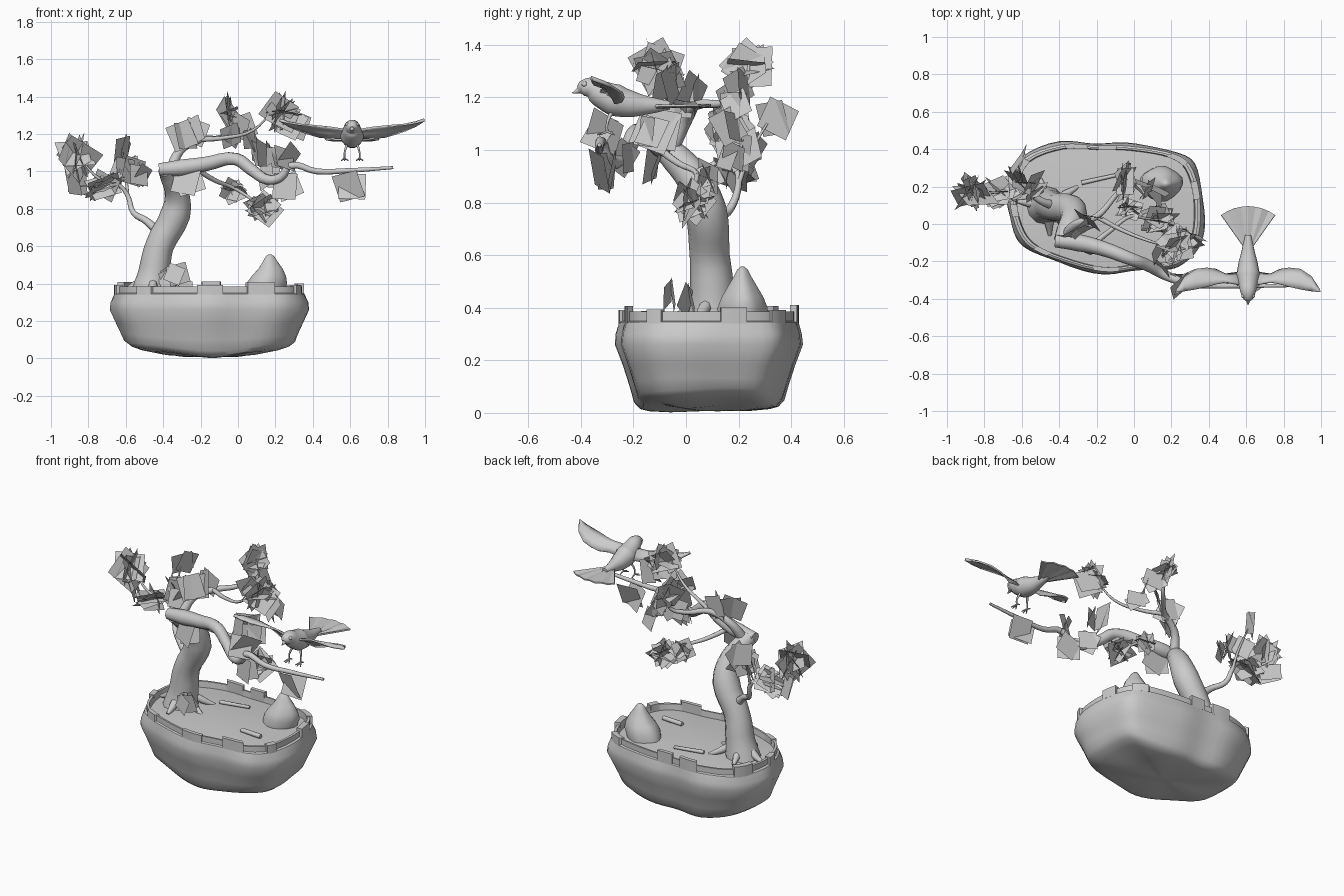
import bpy, bmesh, math, random
from mathutils import Vector, Euler, Quaternion

if "Cube" in bpy.data.objects:
    bpy.data.objects.remove(bpy.data.objects["Cube"])

random.seed(5)
grey = bpy.data.materials.new("light grey")
grey.diffuse_color = (0.6, 0.6, 0.6, 1)
grey.use_nodes = True
grey.node_tree.nodes["Principled BSDF"].inputs["Base Color"].default_value = grey.diffuse_color


def finish(name, bm, smooth=None):
    me = bpy.data.meshes.new(name)
    bm.to_mesh(me)
    bm.free()
    me.materials.append(grey)
    ob = bpy.data.objects.new(name, me)
    bpy.context.collection.objects.link(ob)
    if smooth:
        bpy.ops.object.select_all(action='DESELECT')
        ob.select_set(True)
        bpy.context.view_layer.objects.active = ob
        bpy.ops.object.shade_smooth_by_angle(angle=math.radians(smooth))
    return ob


def loft(name, rings, smooth=40):
    """Skin between closed rings and cap both ends."""
    bm = bmesh.new()
    loops = [[bm.verts.new(p) for p in r] for r in rings]
    n = len(loops[0])
    for a, b in zip(loops, loops[1:]):
        for i in range(n):
            j = (i + 1) % n
            bm.faces.new((a[i], a[j], b[j], b[i]))
    bm.faces.new(loops[0][::-1])
    bm.faces.new(loops[-1])
    bmesh.ops.recalc_face_normals(bm, faces=bm.faces)
    return finish(name, bm, smooth)


def tube(name, pts, sides=2):
    """Smooth tapering tube through (x, y, z, radius) points."""
    cu = bpy.data.curves.new(name, 'CURVE')
    cu.dimensions = '3D'
    cu.bevel_depth = 1
    cu.bevel_resolution = sides
    cu.resolution_u = 4
    cu.use_fill_caps = True
    sp = cu.splines.new('BEZIER')
    sp.bezier_points.add(len(pts) - 1)
    for bp, p in zip(sp.bezier_points, pts):
        bp.co = p[:3]
        bp.radius = p[3]
        bp.handle_left_type = bp.handle_right_type = 'AUTO'
    cu.materials.append(grey)
    ob = bpy.data.objects.new(name, cu)
    bpy.context.collection.objects.link(ob)
    bpy.ops.object.select_all(action='DESELECT')
    ob.select_set(True)
    bpy.context.view_layer.objects.active = ob
    bpy.ops.object.convert(target='MESH')
    return ob


# ---- pot: closed rounded outline lofted through a profile, belly sagging in the middle ----
outline = [(-.68, .19), (-.61, .36), (-.40, .44), (-.2, .435), (0, .43), (.24, .385),
           (.34, .29), (.38, .08), (.35, -.13), (.24, -.23), (.04, -.25), (-.16, -.27),
           (-.4, -.21), (-.59, -.12), (-.67, .03)]
mid = Vector((-.15, .085))


def pot_point(t, s, z):
    """Point on the outline at parameter t (0..1), scaled about the middle."""
    n = len(outline)
    f = (t % 1) * n
    i, u = int(f), f - int(f)
    p = [Vector(outline[(i + k) % n]) for k in (-1, 0, 1, 2)]
    q = 0.5 * (2 * p[1] + (p[2] - p[0]) * u + (2 * p[0] - 5 * p[1] + 4 * p[2] - p[3]) * u * u
               + (3 * p[1] - p[0] - 3 * p[2] + p[3]) * u ** 3)
    q = mid + (q - mid) * s
    return Vector((q.x, q.y, z))


N = 60
profile = [(.006, .12), (.008, .45), (.012, .7), (.02, .8), (.045, .86), (.1, .89), (.18, .935),
           (.26, .995), (.3, .985), (.345, .955), (.35, .93), (.385, .93), (.385, .9), (.348, .89),
           (.357, .6), (.365, .2)]
rings = []
for k, (z, s) in enumerate(profile):
    w = .012 if k < 9 else 0
    ring = []
    for i in range(N):
        p = pot_point(i / N, s * (1 + w * math.sin(i * math.tau * 8 / N + k * .2)), z)
        p.y = mid.y + (p.y - mid.y) * (1 - .09 * max(0, 1 - z / .25))
        p.z += .3 * max(0, 1 - z / .2) * (p.x - mid.x) ** 2
        if 0 < k < 5:
            p.z += .006 * math.sin(i * math.tau * 5 / N + 1)
        ring.append(p)
    rings.append(ring)
loft("pot", rings, 35)

# ---- rim stones following the edge ----
for k in range(10):
    t0 = k / 10 + random.uniform(0, .04)
    w = random.uniform(.025, .05)
    top = random.uniform(.388, .412)
    sect = [(.958, .34), (.958, top), (.89, top), (.89, .34)]
    loft("rim_stone", [[pot_point(t0 + w * j / 3, s, z) for s, z in sect] for j in range(4)], 20)

# ---- pointed rock ----
rock = [(.34, .10), (.40, .105), (.44, .088), (.48, .062), (.52, .036), (.545, .022), (.556, .008)]
rings = []
for k, (z, r) in enumerate(rock):
    cx = .135 + .035 * min(1, (z - .34) / .14)
    rings.append([(cx + r * (1.04 + .07 * math.sin(3 * a + k * .5)) * math.cos(a),
                   .215 + r * .88 * (1 + .06 * math.cos(4 * a)) * math.sin(a), z)
                  for a in [i * math.tau / 18 for i in range(18)]])
loft("rock", rings, 50)

# ---- trunk, roots and branches ----
tube("trunk", [(-.47, .1, .34, .105), (-.45, .1, .45, .085), (-.42, .09, .6, .076), (-.335, .075, .77, .08),
               (-.325, .04, .87, .067), (-.36, -.04, .97, .057), (-.385, -.09, 1.01, .045)], 4)
for x, y, r in [(-.62, .12, .024), (-.5, .24, .022), (-.3, .2, .022), (-.28, .04, .024),
                (-.45, -.06, .024)]:
    tube("root", [(-.46, .1, .46, r), (-.46 + (x + .46) * .6, .1 + (y - .1) * .6, .385, r),
                  (x, y, .355, .01)])
tube("main_branch", [(-.42, -.09, 1.01, .035), (-.3, -.1, 1.02, .046), (-.17, -.13, 1.04, .04),
                     (-.01, -.19, 1.065, .034), (.07, -.22, 1.01, .032), (.16, -.27, .955, .027),
                     (.23, -.3, .97, .023), (.28, -.32, 1.03, .019), (.42, -.33, 1.0, .016),
                     (.6, -.33, 1.005, .013), (.83, -.33, 1.02, .008)], 3)
tube("left_branch", [(-.43, .1, .68, .026), (-.49, .12, .735, .02), (-.56, .17, .78, .016),
                     (-.59, .2, .87, .013), (-.64, .19, .93, .01), (-.74, .17, .96, .008),
                     (-.84, .17, 1.06, .005)])
tube("left_twig", [(-.59, .2, .87, .01), (-.6, .24, .98, .007), (-.62, .32, 1.12, .004)])
tube("upper_branch", [(-.36, -.06, 1.0, .032), (-.31, 0, 1.11, .023), (-.2, .04, 1.17, .018),
                      (-.1, .15, 1.18, .014), (-.04, .22, 1.22, .01), (-.04, .24, 1.33, .005)])
tube("upper_twig", [(-.2, .04, 1.17, .014), (-.07, -.03, 1.18, .011), (.08, -.09, 1.22, .008),
                    (.19, -.12, 1.33, .004)])
tube("lower_branch", [(-.22, -.11, 1.01, .016), (-.12, -.03, .95, .013), (-.02, .04, .91, .01),
                      (.06, .03, .86, .008), (.13, .02, .8, .005)])
tube("fallen_stick", [(.04, -.02, .37, .014), (.18, -.03, .37, .014)], 1)
tube("fallen_stick", [(-.28, .22, .37, .012), (-.1, .26, .37, .01)], 1)

# ---- leaf cards: star clusters and single leaves ----
bm = bmesh.new()


def leaf(c, size, m, squash=(1, 1, 1)):
    h = size / 2
    vs = []
    for x, z in ((-1, -1), (1, -1), (1, 1), (-1, 1)):
        o = m @ Vector((x * h, 0, z * h))
        vs.append(bm.verts.new(Vector(c) + Vector([a * b for a, b in zip(o, squash)])))
    bm.faces.new(vs)


# centre, card size, count, squash of the star
clusters = [((-.86, .17, 1.08), .18, 9, (1.05, .75, 1)), ((-.72, .17, .92), .16, 8, (1.1, .8, .8)),
            ((-.05, .24, 1.32), .145, 8, (.7, 1.05, 1)), ((.225, -.11, 1.31), .17, 9, (1, .95, 1)),
            ((.135, .02, .805), .145, 9, (1, .9, .95)), ((-.03, .08, .9), .105, 6, (1, 1, 1))]
for c, s, n, sq in clusters:
    for i in range(n):
        q = Quaternion([random.gauss(0, 1) for _ in range(4)]).normalized()
        leaf([v + random.uniform(-.015, .015) for v in c], s * random.uniform(.85, 1.1), q.to_matrix(), sq)

singles = [(-.62, .33, 1.12, .14), (-.56, .2, 1.0, .15), (-.6, .2, 1.02, .12), (-.53, .16, .98, .12),
           (-.3, -.04, 1.19, .16), (-.25, .02, 1.21, .15), (-.28, -.13, .95, .15), (.01, .2, 1.24, .13),
           (-.04, .16, 1.19, .12), (.06, .17, 1.17, .11), (.14, -.12, 1.08, .17), (.29, -.08, 1.25, .15),
           (.25, -.3, .92, .15), (.15, -.24, .97, .12), (.25, -.33, 1.07, .15),
           (.59, -.33, .92, .16), (.2, -.15, 1.07, .13), (.11, .16, 1.09, .13),
           (-.88, .2, .94, .14), (-.64, .24, 1.0, .12), (-.38, .0, .43, .11), (-.34, -.07, .45, .11)]
for x, y, z, s in singles:
    yaw = random.choice((-1, 1)) * random.uniform(.3, 1.1)
    for d in (0, .02):
        leaf((x + d, y + d, z), s * random.uniform(.85, 1),
             Euler((random.uniform(-.5, .5), random.uniform(-.5, .5), yaw + d * 20)).to_matrix())
finish("leaves", bm)

# ---- bird: body, beak, eyes ----
BX = .61
tube("bird_body", [(BX, -.41, 1.228, .012), (BX, -.395, 1.234, .03), (BX, -.36, 1.236, .042),
                   (BX, -.325, 1.215, .052), (BX, -.27, 1.19, .063), (BX, -.21, 1.175, .052),
                   (BX, -.14, 1.17, .034), (BX, -.06, 1.17, .016)], 5)
tube("beak", [(BX, -.40, 1.23, .015), (BX, -.432, 1.216, .002)])
for s in (-1, 1):
    eye = bmesh.new()
    bmesh.ops.create_icosphere(eye, subdivisions=2, radius=.011)
    bmesh.ops.translate(eye, verts=eye.verts, vec=(BX + s * .026, -.386, 1.25))
    finish("eye", eye, 60)

    # wing: front edge and back edge at each distance from the body
    bm = bmesh.new()
    rows = []
    for d, yf, zf, yb, zb in [(.02, -.33, 1.225, -.25, 1.18), (.12, -.31, 1.24, -.265, 1.18),
                              (.17, -.32, 1.245, -.24, 1.185), (.22, -.335, 1.25, -.233, 1.2),
                              (.28, -.35, 1.255, -.24, 1.22), (.34, -.36, 1.264, -.28, 1.245),
                              (.385, -.365, 1.274, -.35, 1.268)]:
        rows.append([bm.verts.new((BX + s * d, yf + (yb - yf) * u, zf + (zb - zf) * u + .012 * u * (1 - u) * 4))
                     for u in (0, .35, .7, 1)])
    for a, b in zip(rows, rows[1:]):
        for i in range(3):
            bm.faces.new((a[i], b[i], b[i + 1], a[i + 1]) if s < 0 else (a[i], a[i + 1], b[i + 1], b[i]))
    bmesh.ops.recalc_face_normals(bm, faces=bm.faces)
    finish("wing", bm, 40).modifiers.new("thickness", 'SOLIDIFY').thickness = .01

    # legs and toes
    fx = BX + s * .04
    tube("leg", [(BX + s * .025, -.28, 1.15, .008), (fx, -.3, 1.1, .005), (fx, -.3, 1.065, .005)], 1)
    for dx, dy in ((-.018, -.03), (0, -.038), (.018, -.03), (0, .028)):
        tube("toe", [(fx, -.3, 1.07, .005), (fx + dx, -.3 + dy, 1.058, .003)], 1)

# ---- tail fan ----
bm = bmesh.new()
inner, outer = [], []
for i in range(9):
    a = math.radians(-36 + 9 * i)
    z = 1.172 - .006 * (i % 2)
    inner.append(bm.verts.new((BX + .025 * math.sin(a) / .59, -.12, z)))
    outer.append(bm.verts.new((BX + .245 * math.sin(a), -.15 + .245 * math.cos(a), z + .003)))
for i in range(8):
    bm.faces.new((inner[i], inner[i + 1], outer[i + 1], outer[i]))
bmesh.ops.recalc_face_normals(bm, faces=bm.faces)
finish("tail", bm).modifiers.new("thickness", 'SOLIDIFY').thickness = .008
